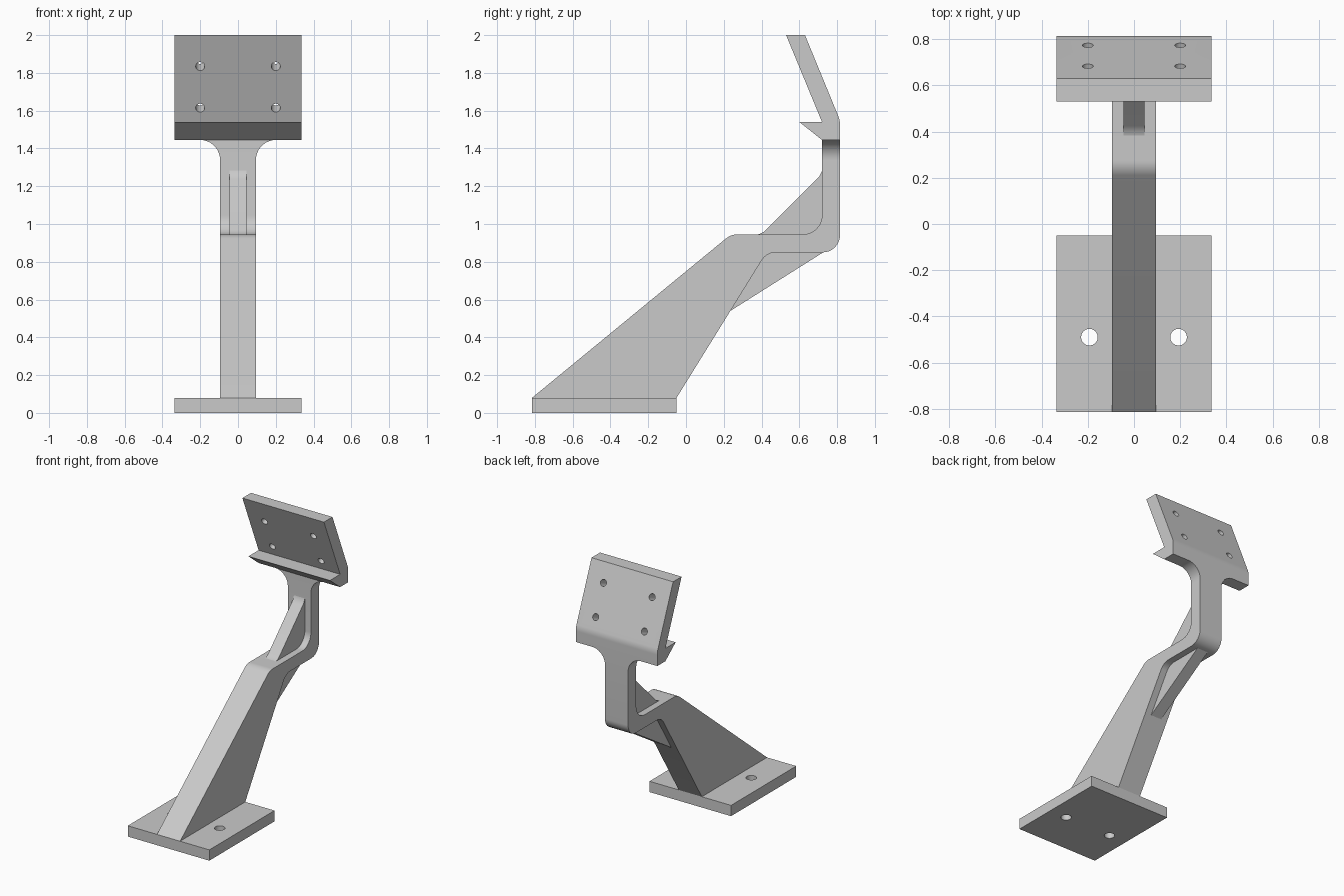
import bpy, bmesh, math
from mathutils import Vector

cube = bpy.data.objects.get("Cube")
if cube:
    bpy.data.objects.remove(cube, do_unlink=True)

GREY = (0.59, 0.59, 0.59, 1)
metal = bpy.data.materials.new("plain grey")
metal.use_nodes = True
metal.diffuse_color = GREY
metal.node_tree.nodes["Principled BSDF"].inputs["Base Color"].default_value = GREY


def rounded(points, steps=8):
    """Outline with a fillet at each point that carries a radius."""
    out = []
    for i, (a, b, *radius) in enumerate(points):
        p = Vector((a, b))
        if not radius:
            out.append(p)
            continue
        u = (Vector(points[i - 1][:2]) - p).normalized()
        v = (Vector(points[(i + 1) % len(points)][:2]) - p).normalized()
        half = u.angle(v) / 2
        r = radius[0]
        centre = p + (u + v).normalized() * r / math.sin(half)
        start = p + u * r / math.tan(half) - centre
        end = p + v * r / math.tan(half) - centre
        # Blend between the two tangent points, pushed out to the radius
        out += [centre + start.lerp(end, k / steps).normalized() * r for k in range(steps + 1)]
    return out


def extrude(name, points, low, high, axis="x"):
    """Solid from an outline: (y, z) along x, or (x, z) along y."""
    bm = bmesh.new()
    place = (lambda p, d: (d, p.x, p.y)) if axis == "x" else (lambda p, d: (p.x, d, p.y))
    outline = rounded(points)
    face = bm.faces.new([bm.verts.new(place(p, low)) for p in outline])
    grown = bmesh.ops.extrude_face_region(bm, geom=[face])["geom"]
    shift = Vector(place(Vector((0, 0)), high - low))
    bmesh.ops.translate(bm, vec=shift, verts=[g for g in grown if isinstance(g, bmesh.types.BMVert)])
    bmesh.ops.recalc_face_normals(bm, faces=bm.faces)
    mesh = bpy.data.meshes.new(name)
    bm.to_mesh(mesh)
    bm.free()
    mesh.materials.append(metal)
    obj = bpy.data.objects.new(name, mesh)
    bpy.context.collection.objects.link(obj)
    return obj


def drill(target, spots, radius, tilt):
    """Cut round holes with cylinders, then discard the cylinders."""
    for spot in spots:
        bpy.ops.mesh.primitive_cylinder_add(vertices=32, radius=radius, depth=0.3,
                                            location=spot, rotation=(tilt, 0, 0))
        cutter = bpy.context.object
        cutter.name = "hole_cutter"
        cutter.hide_render = True
        cutter.data.materials.append(metal)
        mod = target.modifiers.new("hole", "BOOLEAN")
        mod.operation = "DIFFERENCE"
        mod.solver = "EXACT"
        mod.object = cutter
        bpy.context.view_layer.objects.active = target
        bpy.ops.object.modifier_apply(modifier=mod.name)
        bpy.data.objects.remove(cutter, do_unlink=True)


PLATE, ARM, RIB = 0.335, 0.095, 0.045

# Flat foot with two bolt holes
base = extrude("base_plate", [(-0.815, 0), (-0.05, 0), (-0.05, 0.08), (-0.815, 0.08)], -PLATE, PLATE)
drill(base, [(s * 0.193, -0.49, 0.04) for s in (-1, 1)], 0.036, 0)

# Tapered leg running into the stepped neck
arm = extrude("arm", [
    (-0.815, 0.08), (0.238, 0.945, 0.1), (0.72, 0.945, 0.1), (0.72, 1.445),
    (0.815, 1.445), (0.815, 0.85, 0.09), (0.427, 0.85, 0.09), (-0.05, 0.08)], -ARM, ARM)

# Thin stiffening ribs above and below the step
upper_rib = extrude("upper_rib", [
    (0.35, 0.94), (0.4, 0.945, 0.1), (0.72, 1.265, 0.1), (0.725, 1.32),
    (0.76, 1.32), (0.76, 0.9), (0.35, 0.9)], -RIB, RIB)
lower_rib = extrude("lower_rib", [
    (0.235, 0.54), (0.73, 0.852), (0.73, 0.9), (0.4, 0.9), (0.2, 0.56)], -RIB, RIB)

# Curved flares joining the neck to the head
flares = [extrude(side + "_flare", [
    (s * ARM, 1.335), (s * ARM, 1.445, 0.105), (s * 0.205, 1.445), (s * 0.09, 1.45), (s * 0.09, 1.335)],
    0.72, 0.815, "y") for side, s in (("left", 1), ("right", -1))]

# Tilted head with a support lip and four screw holes
head = extrude("head_plate", [
    (0.72, 1.445), (0.6, 1.54), (0.72, 1.54), (0.53, 2.0), (0.63, 2.0),
    (0.815, 1.55, 0.12), (0.815, 1.445)], -PLATE, PLATE)
lean = math.atan2(0.19, 0.46)
drill(head, [(s * 0.2, y, z) for s in (-1, 1) for y, z in ((0.64, 1.852), (0.731, 1.632))],
      0.024, math.pi / 2 + lean)

# Smooth the fillets and keep the edges crisp
bpy.ops.object.select_all(action="DESELECT")
for obj in [base, arm, upper_rib, lower_rib, head] + flares:
    obj.select_set(True)
bpy.context.view_layer.objects.active = arm
bpy.ops.object.shade_smooth_by_angle(angle=math.radians(20))
